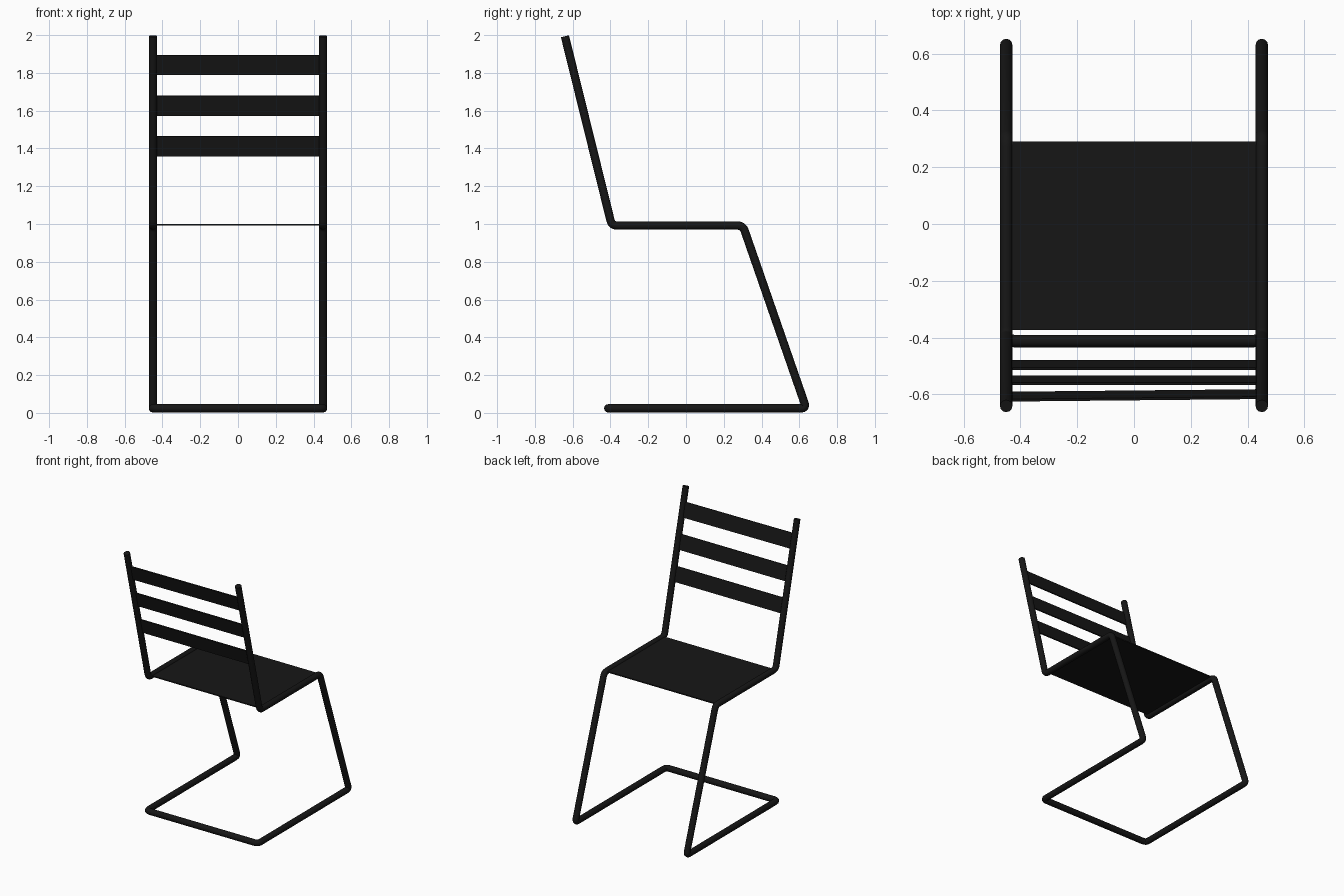
import bpy, math
from mathutils import Vector

if "Cube" in bpy.data.objects:
    bpy.data.objects.remove(bpy.data.objects["Cube"])

black = bpy.data.materials.new("black")
black.diffuse_color = (0.008, 0.008, 0.008, 1)
black.use_nodes = True
black.node_tree.nodes["Principled BSDF"].inputs["Base Color"].default_value = black.diffuse_color

R = 0.022    # tube radius
X = 0.45     # tube centre offset


def fillet(points, dist, steps=4):
    """Round every inner corner of a path with a short curve."""
    pts = [Vector(p) for p in points]
    out = [pts[0]]
    for a, b, c in zip(pts, pts[1:], pts[2:]):
        p = b + (a - b).normalized() * dist
        q = b + (c - b).normalized() * dist
        for i in range(steps + 1):
            t = i / steps
            out.append(p * (1 - t) ** 2 + b * 2 * t * (1 - t) + q * t * t)
    return out + [pts[-1]]


def tube(name, points):
    cu = bpy.data.curves.new(name, 'CURVE')
    cu.dimensions = '3D'
    cu.bevel_depth = R
    cu.bevel_resolution = 4
    cu.use_fill_caps = True
    sp = cu.splines.new('POLY')
    sp.points.add(len(points) - 1)
    for sp_pt, co in zip(sp.points, points):
        sp_pt.co = (*co, 1)
    ob = bpy.data.objects.new(name, cu)
    bpy.context.collection.objects.link(ob)
    bpy.ops.object.select_all(action='DESELECT')
    ob.select_set(True)
    bpy.context.view_layer.objects.active = ob
    bpy.ops.object.convert(target='MESH')
    ob = bpy.context.object
    bpy.ops.object.shade_smooth_by_angle(angle=math.radians(50))
    ob.data.materials.clear()
    ob.data.materials.append(black)


def slab(name, loc, size, rot=(0, 0, 0)):
    bpy.ops.mesh.primitive_cube_add(size=1, location=loc, rotation=rot)
    ob = bpy.context.object
    ob.name = name
    ob.scale = size
    ob.data.materials.append(black)


# Continuous bent frame: back post, seat rail, leg, floor runner, mirrored
side = [(-0.641, 1.994), (-0.393, 0.992), (0.301, 0.992),
        (0.637, 0.024), (-0.412, 0.024)]
right = [(X, y, z) for y, z in side]
left = [(-X, y, z) for y, z in reversed(side)]
tube("tube_frame", fillet(right + left, 0.028))

# Thin seat panel between the rails
slab("seat", (0, -0.041, 0.996), (2 * X - 0.02, 0.664, 0.008))

# Back slats following the lean of the posts
lean = math.atan2(0.248, 1.002)
for i, (z, twist) in enumerate([(1.412, 0), (1.626, 0), (1.842, 0.01)]):
    y = -0.393 - (z - 0.992) * math.tan(lean)
    slab(f"back_slat_{i + 1}", (0, y, z), (2 * X - 0.02, 0.009, 0.108),
         (lean, 0, twist))
